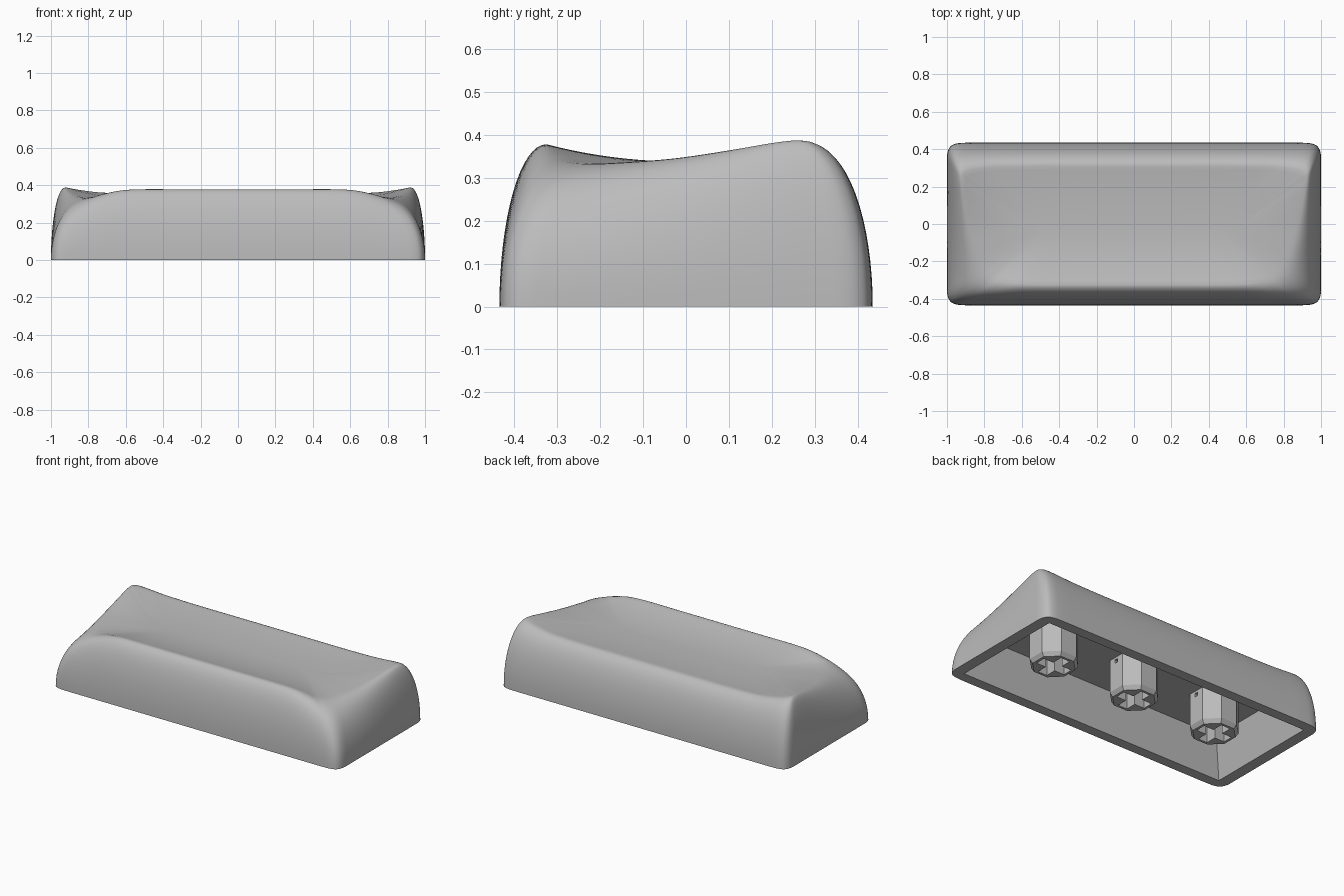
import bpy
import bmesh
import math

default_cube = bpy.data.objects.get("Cube")
if default_cube:
    bpy.data.objects.remove(default_cube, do_unlink=True)

grey = bpy.data.materials.new("plain grey")
grey.use_nodes = True
grey.diffuse_color = (0.5, 0.5, 0.5, 1)
grey.node_tree.nodes["Principled BSDF"].inputs["Base Color"].default_value = grey.diffuse_color


def make_object(name, bm):
    """Turn a bmesh into a scene object in the one material."""
    bmesh.ops.recalc_face_normals(bm, faces=bm.faces)
    mesh = bpy.data.meshes.new(name)
    bm.to_mesh(mesh)
    bm.free()
    mesh.materials.append(grey)
    obj = bpy.data.objects.new(name, mesh)
    bpy.context.collection.objects.link(obj)
    return obj


def activate(obj):
    bpy.ops.object.select_all(action='DESELECT')
    obj.select_set(True)
    bpy.context.view_layer.objects.active = obj


def loft(bm, rings):
    """Skin a list of closed rings and cap the first and the last."""
    rows = [[bm.verts.new(p) for p in ring] for ring in rings]
    for low, high in zip(rows, rows[1:]):
        for i in range(len(low)):
            j = (i + 1) % len(low)
            bm.faces.new((low[i], low[j], high[j], high[i]))
    bm.faces.new(rows[0])
    bm.faces.new(rows[-1])


def catmull(a, b, c, d, t):
    return [0.5 * (2 * q + (r - p) * t + (2 * p - 5 * q + 4 * r - s) * t * t
                   + (3 * q - p - 3 * r + s) * t ** 3)
            for p, q, r, s in zip(a, b, c, d)]


def mirrored(row):
    base_x, base_y, rim_x, rim_y, rim_z = row
    return (-base_x, base_y, -rim_x, rim_y, rim_z)


# Half outline from front centre to back centre: base x, y and rim x, y, z
OUTLINE = [
    (0, -.435, 0, -.325, .378), (.3, -.435, .3, -.325, .378),
    (.55, -.435, .52, -.325, .378), (.75, -.435, .62, -.318, .372),
    (.88, -.435, .69, -.3, .357), (.95, -.43, .735, -.28, .343),
    (.985, -.41, .765, -.255, .337), (1, -.36, .79, -.225, .334),
    (1, -.24, .825, -.165, .335), (1, -.08, .87, -.03, .345),
    (1, .08, .9, .1, .364), (1, .24, .92, .2, .381),
    (1, .36, .925, .25, .387), (.985, .41, .915, .27, .387),
    (.95, .43, .89, .285, .382), (.88, .435, .83, .298, .372),
    (.75, .435, .72, .307, .36), (.55, .435, .52, .31, .355),
    (.3, .435, .3, .31, .355), (0, .435, 0, .31, .355),
]
SPAN_STEPS = 5
WALL_STEPS = 16
DISH_STEPS = 14
FLOOR = 0.338
CEILING = 0.24


def closed_outline():
    padded = [mirrored(OUTLINE[1])] + OUTLINE + [mirrored(OUTLINE[-2])]
    half = []
    for i in range(len(OUTLINE) - 1):
        for step in range(SPAN_STEPS):
            half.append(catmull(*padded[i:i + 4], step / SPAN_STEPS))
    half.append(list(OUTLINE[-1]))
    for row in half:
        row[0] = min(row[0], 1)
    return half + [mirrored(row) for row in reversed(half[1:-1])]


def wall_ring(outline, angle):
    """Quarter ellipse from the base up to the rim."""
    inset, rise = 1 - math.cos(angle), math.sin(angle)
    return [(bx + (rx - bx) * inset, by + (ry - by) * inset, rz * rise)
            for bx, by, rx, ry, rz in outline]


def dish_ring(outline, r):
    """Scooped top, shrinking towards a line along the middle."""
    ring = []
    for _, _, rx, ry, rz in outline:
        centre = rx * 0.62
        ring.append((centre + (rx - centre) * r, ry * r,
                     FLOOR + (rz - FLOOR) * r ** 2.1))
    return ring


def cavity_ring(outline, taper_x, taper_y, z):
    """Sharp-cornered rectangle inside the base outline."""
    return [(max(-.93, min(.93, bx)) * taper_x,
             max(-.37, min(.37, by)) * taper_y, z)
            for bx, by, *_ in outline]


# Hollow shell: cavity, bottom lip, rounded walls, scooped top
outline = closed_outline()
rings = [cavity_ring(outline, .93, .85, CEILING), cavity_ring(outline, 1, 1, 0)]
rings += [wall_ring(outline, math.pi / 2 * i / WALL_STEPS)
          for i in range(WALL_STEPS + 1)]
rings += [dish_ring(outline, 1 - 0.93 * i / DISH_STEPS)
          for i in range(1, DISH_STEPS + 1)]
bm = bmesh.new()
loft(bm, rings)
bmesh.ops.remove_doubles(bm, verts=bm.verts, dist=0.0004)
shell = make_object("cap_shell", bm)
activate(shell)
bpy.ops.object.shade_smooth_by_angle(angle=math.radians(40))


def cut_box(target, size, location):
    """Subtract a box from the target."""
    bm = bmesh.new()
    bmesh.ops.create_cube(bm, size=1)
    bmesh.ops.scale(bm, vec=size, verts=bm.verts)
    bmesh.ops.translate(bm, vec=location, verts=bm.verts)
    cutter = make_object("socket_cutter", bm)
    cutter.hide_render = True
    modifier = target.modifiers.new("cut", 'BOOLEAN')
    modifier.operation = 'DIFFERENCE'
    modifier.solver = 'EXACT'
    modifier.object = cutter
    activate(target)
    bpy.ops.object.modifier_apply(modifier=modifier.name)
    bpy.data.objects.remove(cutter, do_unlink=True)


def octagon(radius, z):
    return [(radius * math.cos(math.pi / 4 * (i + 0.5)),
             radius * math.sin(math.pi / 4 * (i + 0.5)), z) for i in range(8)]


# Three octagonal stems with cross-shaped sockets and a small side hole
for name, x in (("right_stem", -.585), ("middle_stem", 0), ("left_stem", .585)):
    bm = bmesh.new()
    loft(bm, [octagon(.125, .01), octagon(.142, .035), octagon(.142, .27)])
    stem = make_object(name, bm)
    cut_box(stem, (.2, .064, .4), (0, 0, 0))
    cut_box(stem, (.064, .2, .4), (0, 0, 0))
    cut_box(stem, (.05, .022, .022), (.14, 0, .215))
    stem.location.x = x
